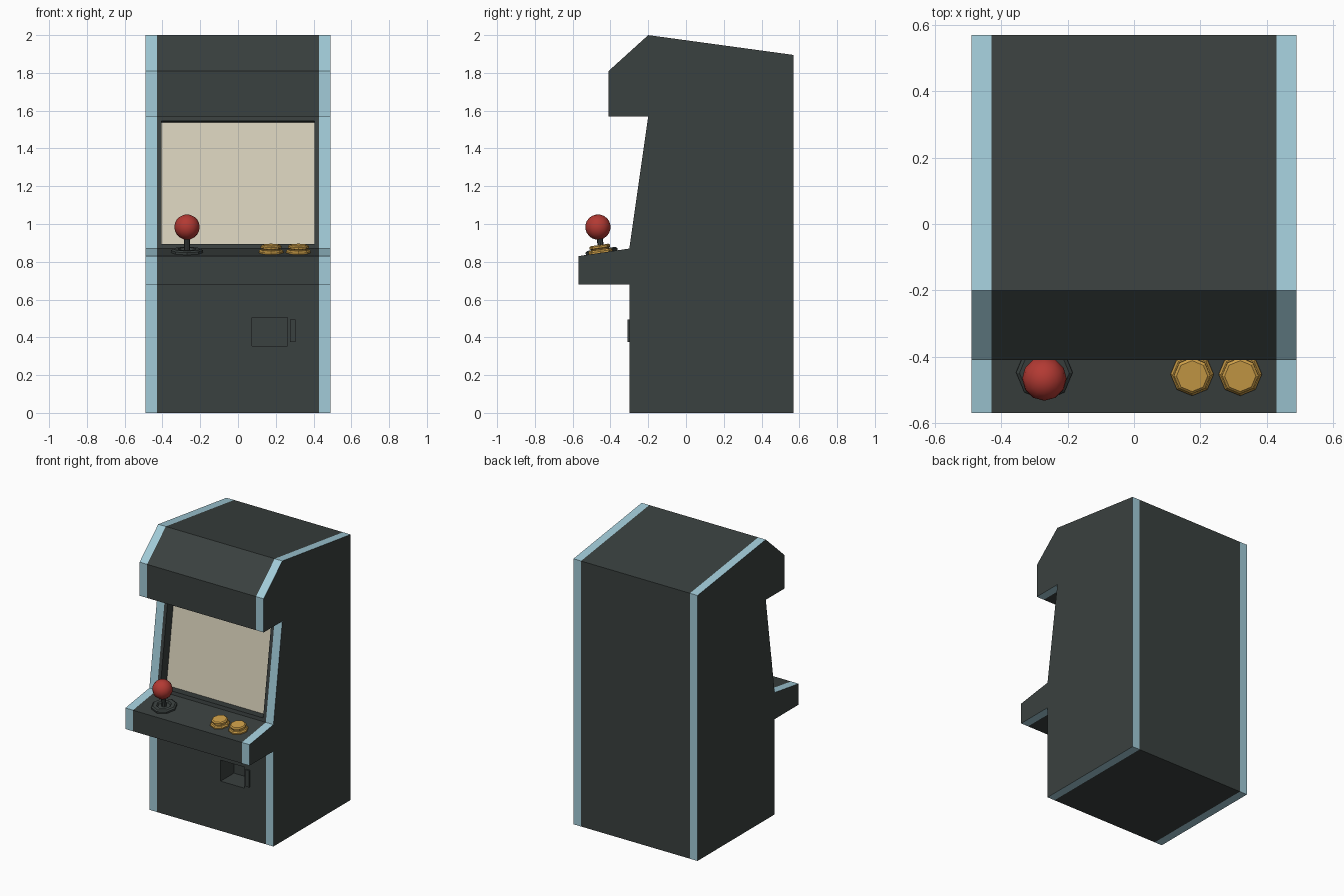
import bpy, bmesh, math
from mathutils import Vector, Matrix

if "Cube" in bpy.data.objects:
    bpy.data.objects.remove(bpy.data.objects["Cube"])


def material(name, rgb):
    m = bpy.data.materials.new(name)
    m.diffuse_color = (*rgb, 1)
    m.use_nodes = True
    m.node_tree.nodes["Principled BSDF"].inputs["Base Color"].default_value = m.diffuse_color
    return m


DARK = material("charcoal", (0.042, 0.052, 0.050))
BLUE = material("pale_blue_trim", (0.36, 0.60, 0.69))
CREAM = material("cream_screen", (0.69, 0.64, 0.50))
RED = material("red_ball", (0.45, 0.042, 0.033))
GOLD = material("gold_button", (0.60, 0.34, 0.065))


def finish(bm, name, mats, matrix=Matrix()):
    bmesh.ops.recalc_face_normals(bm, faces=bm.faces)
    me = bpy.data.meshes.new(name)
    bm.to_mesh(me)
    bm.free()
    for m in mats:
        me.materials.append(m)
    ob = bpy.data.objects.new(name, me)
    ob.matrix_world = matrix
    bpy.context.collection.objects.link(ob)
    return ob


def sink(bm, face, depth):
    """Push a face inward, leaving walls around it."""
    n = face.normal.copy()
    new = bmesh.ops.extrude_discrete_faces(bm, faces=[face])["faces"][0]
    bmesh.ops.translate(bm, verts=new.verts[:], vec=-n * depth)
    return new


def lathe(name, profile, mat, matrix, sides=8):
    """Turned part from (radius, height) points, capped at both ends."""
    bm = bmesh.new()
    rings = [[bm.verts.new((r * math.cos(a), r * math.sin(a), h))
              for a in (2 * math.pi * i / sides for i in range(sides))]
             for r, h in profile]
    for a, b in zip(rings, rings[1:]):
        for i in range(sides):
            j = (i + 1) % sides
            bm.faces.new((a[i], a[j], b[j], b[i]))
    bm.faces.new(rings[0][::-1])
    bm.faces.new(rings[-1])
    return finish(bm, name, [mat], matrix)


# Cabinet: side profile (y, z) swept across four x stations, outer strips are trim
PROFILE = [(-.30, 0), (.57, 0), (.57, 1.895), (-.20, 2.0), (-.41, 1.81), (-.41, 1.57),
           (-.20, 1.57), (-.30, .87), (-.57, .83), (-.57, .68), (-.30, .68)]
bm = bmesh.new()
loops = [[bm.verts.new((x, y, z)) for y, z in PROFILE] for x in (-.49, -.43, .43, .49)]
count = len(PROFILE)
middle = []
for s in range(3):
    for i in range(count):
        j = (i + 1) % count
        f = bm.faces.new((loops[s][i], loops[s][j], loops[s + 1][j], loops[s + 1][i]))
        f.material_index = 0 if s == 1 else 1
        if s == 1:
            middle.append(f)
bm.faces.new(loops[0])
bm.faces.new(loops[3][::-1])
bmesh.ops.recalc_face_normals(bm, faces=bm.faces)

# Recessed screen with a flush frame
screen = middle[6]
bmesh.ops.inset_individual(bm, faces=[screen], thickness=.034, depth=0)
screen.normal_update()
sink(bm, screen, .07).material_index = 2

# Coin return opening cut into the lower front
for co, no in (((.073, 0, 0), (1, 0, 0)), ((.262, 0, 0), (1, 0, 0)),
               ((0, 0, .355), (0, 0, 1)), ((0, 0, .505), (0, 0, 1))):
    front = [f for f in bm.faces if f.material_index == 0
             and all(abs(v.co.y + .30) < 1e-4 and v.co.z < .69 for v in f.verts)]
    geom = set(front)
    for f in front:
        geom.update(f.edges)
        geom.update(f.verts)
    bmesh.ops.bisect_plane(bm, geom=list(geom), plane_co=co, plane_no=no)
bm.normal_update()
target = Vector((.1675, -.30, .43))
hole = min(bm.faces, key=lambda f: (f.calc_center_bounds() - target).length)
sink(bm, hole, .15)
finish(bm, "cabinet", [DARK, BLUE, CREAM])

# Coin slot plate beside the opening
bm = bmesh.new()
bmesh.ops.create_cube(bm, size=1, matrix=Matrix.Translation((.29, -.30, .435))
                      @ Matrix.Diagonal((.028, .02, .12, 1)))
finish(bm, "coin_slot_plate", [DARK])

# Controls stand square to the sloped panel
SLOPE = math.atan2(.04, .27)


def on_panel(x, y):
    z = .83 + (y + .57) * math.tan(SLOPE)
    return Matrix.Translation((x, y, z)) @ Matrix.Rotation(SLOPE, 4, 'X')


stick_at = on_panel(-.27, -.446)
lathe("joystick_base", [(.085, -.002), (.085, .012), (.075, .02), (.05, .02), (.042, .008)],
      DARK, stick_at)
lathe("joystick_stick", [(.016, .0), (.016, .09)], DARK, stick_at)
bm = bmesh.new()
bmesh.ops.create_uvsphere(bm, u_segments=12, v_segments=10, radius=.067)
for f in bm.faces:
    f.smooth = True
finish(bm, "joystick_ball", [RED], stick_at @ Matrix.Translation((0, 0, .137)))

for side, x in (("left", .175), ("right", .32)):
    lathe(side + "_button", [(.065, -.002), (.065, .008), (.058, .017), (.048, .017),
                             (.048, .022), (.055, .026), (.055, .036), (.047, .042)],
          GOLD, on_panel(x, -.452))
